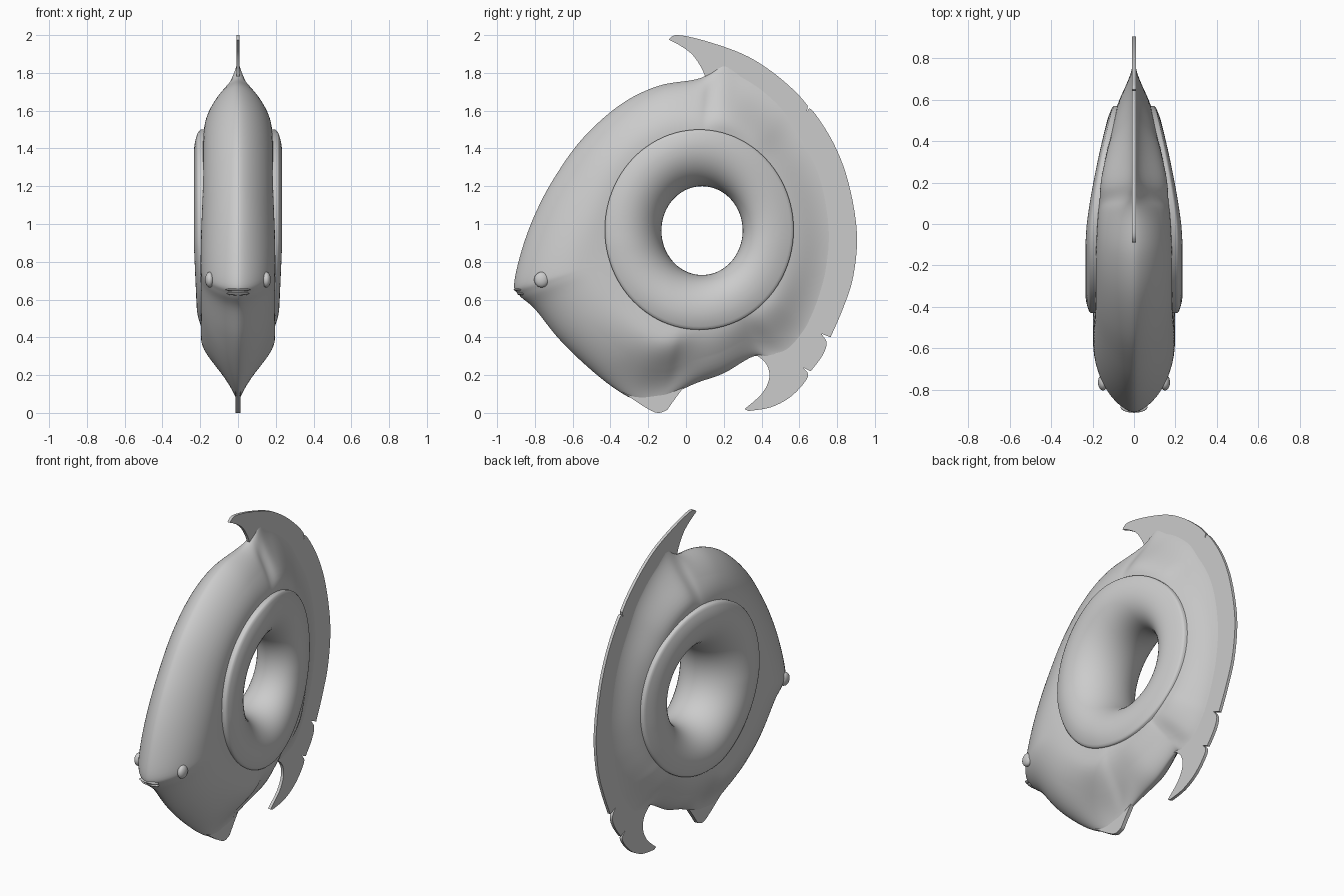
import bpy, bmesh, math
from mathutils import Vector

if "Cube" in bpy.data.objects:
    bpy.data.objects.remove(bpy.data.objects["Cube"])

grey = bpy.data.materials.new("plain grey")
grey.use_nodes = True
grey.diffuse_color = (0.6, 0.6, 0.6, 1)
grey.node_tree.nodes["Principled BSDF"].inputs["Base Color"].default_value = grey.diffuse_color


def finish(name, bm, mirror=False, angle=40):
    bmesh.ops.recalc_face_normals(bm, faces=bm.faces)
    mesh = bpy.data.meshes.new(name)
    bm.to_mesh(mesh)
    bm.free()
    mesh.materials.append(grey)
    obj = bpy.data.objects.new(name, mesh)
    bpy.context.collection.objects.link(obj)
    bpy.ops.object.select_all(action="DESELECT")
    obj.select_set(True)
    bpy.context.view_layer.objects.active = obj
    bpy.ops.object.shade_smooth_by_angle(angle=math.radians(angle))
    if mirror:
        obj.modifiers.new("Mirror", "MIRROR").merge_threshold = 0.0005


def spline(points, steps, closed=False):
    """Smooth curve through the points."""
    pts = [Vector(p) for p in points]
    n = len(pts)
    pick = (lambda i: pts[i % n]) if closed else (lambda i: pts[max(0, min(n - 1, i))])
    out = []
    for i in range(n if closed else n - 1):
        a, b, c, d = (pick(i + k) for k in (-1, 0, 1, 2))
        for s in range(steps):
            t = s / steps
            out.append(b + (c - a) * (t / 2) + (a * 2 - b * 5 + c * 4 - d) * (t * t / 2)
                       + (b * 3 - a - c * 3 + d) * (t ** 3 / 2))
    if not closed:
        out.append(pts[-1])
    return out


def loft(columns):
    """Closed band of quads through equal columns of points."""
    bm = bmesh.new()
    cols = [[bm.verts.new(p) for p in col] for col in columns]
    for a, b in zip(cols, cols[1:] + cols[:1]):
        for j in range(len(a) - 1):
            bm.faces.new((a[j], a[j + 1], b[j + 1], b[j]))
    return bm


def body_width(y):
    return 0.198 - 0.185 * max(0, y + 0.1) ** 1.5


def ellipse(cy, cz, ry, rz, a):
    return Vector((cy + ry * math.cos(a), cz + rz * math.sin(a)))


def rim(a):
    return ellipse(0.07, 0.97, 0.5, 0.53, a)


# Body: outline as y, z and how fin-like (thin) the edge is there
outline = [
    (.36, .3, .4), (.45, .28, .8), (.58, .27, 1), (.68, .36, 1), (.74, .45, 1), (.8, .58, 1),
    (.85, .74, 1), (.87, .95, 1), (.83, 1.2, 1), (.75, 1.4, 1), (.64, 1.56, 1), (.55, 1.68, 1),
    (.43, 1.78, 1), (.32, 1.84, 1), (.22, 1.86, .85), (.13, 1.8, .45), (.05, 1.765, .1),
    (-.15, 1.73, 0), (-.35, 1.63, 0), (-.55, 1.45, 0), (-.7, 1.24, 0), (-.8, 1.05, 0),
    (-.87, .86, 0), (-.91, .68, 0), (-.88, .62, 0), (-.8, .55, 0), (-.68, .4, 0),
    (-.55, .27, 0), (-.4, .145, .3), (-.27, .07, .7), (-.15, .06, .85), (-.05, .11, .6),
    (.06, .16, .25), (.2, .21, .15)]
columns = []
for p in spline(outline, 6, closed=True):
    edge, fin = p.xy, max(0, min(1, p.z))
    inner = rim(math.atan2((edge.y - 0.97) / 0.53, (edge.x - 0.07) / 0.5)).lerp(Vector((0.07, 0.97)), 0.1)
    reach = (inner - edge).length
    col = []
    for j in range(25):
        f = (j / 24) ** 1.5
        q = edge.lerp(inner, f)
        t = min(1, f * reach / min(0.35, reach))
        full = math.sqrt(1 - (1 - t) ** 2) ** 1.3
        thin = (t * t * (3 - 2 * t)) ** 1.3
        x = body_width(q.x) * (full + (thin - full) * fin)
        # shallow valley next to the ring
        x -= 0.014 * math.exp(-(reach * (1 - f) / 0.09) ** 2)
        col.append((max(x, 0.006) if j else 0, q.x, q.y))
    columns.append(col)
# even out the thickness around the body, more so away from the edge
smooth = []
for i in range(len(columns)):
    col = []
    for j, (x, y, z) in enumerate(columns[i]):
        w = min(6, j // 2)
        near = [columns[(i + k) % len(columns)][j][0] for k in range(-w, w + 1)]
        col.append((sum(near) / len(near), y, z))
    smooth.append(col)
finish("body", loft(smooth), mirror=True, angle=60)

# Ring insert around the central hole, bulging slightly out of the body
columns = []
for i in range(96):
    a = math.tau * i / 96
    hole, outer = ellipse(0.085, 0.965, 0.215, 0.235, a), rim(a)

    def ring_point(f, share, drop=0):
        q = hole.lerp(outer, f)
        raised = 0.014 + 0.022 * max(0, min(1, (q.y - 0.4) / 0.5))
        return ((body_width(q.x) + raised * (1 - max(0, q.x))) * share - drop, q.x, q.y)

    col = []
    for j in range(13):
        s = j / 12 * math.pi / 2
        col.append(ring_point(0.7 * (1 - math.cos(s)), math.sin(s)))
    for f in (0.76, 0.82, 0.88, 0.94, 0.98):
        col.append(ring_point(f, math.sqrt(1 - ((f - 0.7) / 0.72) ** 2)))
    col += [ring_point(1, 0.905, 0.004), ring_point(1, 0.905, 0.06)]
    columns.append(col)
finish("ring", loft(columns), mirror=True, angle=50)


def fin_sheet(name, runs, half):
    """Thin plate whose edge is a chain of smooth runs with sharp corners between."""
    bm = bmesh.new()
    bm.faces.new([bm.verts.new((-half, q.x, q.y)) for run in runs for q in spline(run, 5)])
    bm.normal_update()
    sheet = bmesh.ops.extrude_face_region(bm, geom=bm.faces[:], use_keep_orig=True)
    moved = [g for g in sheet["geom"] if isinstance(g, bmesh.types.BMVert)]
    bmesh.ops.translate(bm, vec=(2 * half, 0, 0), verts=moved)
    bm.normal_update()
    bmesh.ops.triangulate(bm, faces=[f for f in bm.faces if len(f.verts) > 4])
    finish(name, bm)


# Tail fin: thin crescent with hooked ends and nicks along its edge
fin_sheet("tail_fin", [
    [(.12, 1.72), (.105, 1.77), (.08, 1.83), (.03, 1.9), (-.04, 1.95), (-.09, 1.975)],
    [(-.085, 1.985), (-.04, 2), (.1, 1.97), (.3, 1.9), (.45, 1.81), (.58, 1.7), (.645, 1.625)],
    [(.64, 1.595), (.67, 1.6), (.78, 1.43), (.86, 1.22), (.905, .95), (.885, .72), (.83, .55), (.765, .4)],
    [(.715, .42), (.745, .37), (.72, .3), (.66, .22)],
    [(.62, .24), (.645, .19), (.56, .09), (.45, .03), (.33, .01)],
    [(.31, .02), (.4, .1), (.44, .18), (.43, .25), (.38, .3), (.33, .31)],
    [(.5, .5), (.65, .9), (.58, 1.3), (.4, 1.55)]], 0.009)

# Belly fin: short keel under the body
fin_sheet("belly_fin", [
    [(-.4, .155), (-.3, .085), (-.2, .02), (-.15, 0), (-.11, .01)],
    [(-.1, .015), (-.05, .085), (0, .145), (.06, .175)],
    [(-.1, .28), (-.28, .25)]], 0.012)


def blob(name, centre, size):
    bm = bmesh.new()
    bmesh.ops.create_uvsphere(bm, u_segments=24, v_segments=14, radius=1)
    bmesh.ops.scale(bm, vec=size, verts=bm.verts)
    bmesh.ops.translate(bm, vec=centre, verts=bm.verts)
    finish(name, bm, angle=60)


# Eyes and lips
for side, sign in (("left", 1), ("right", -1)):
    blob(side + "_eye", (sign * 0.15, -0.765, 0.705), (0.024, 0.039, 0.041))
blob("upper_lip", (0, -0.885, 0.652), (0.065, 0.027, 0.009))
blob("lower_lip", (0, -0.872, 0.631), (0.06, 0.022, 0.009))
